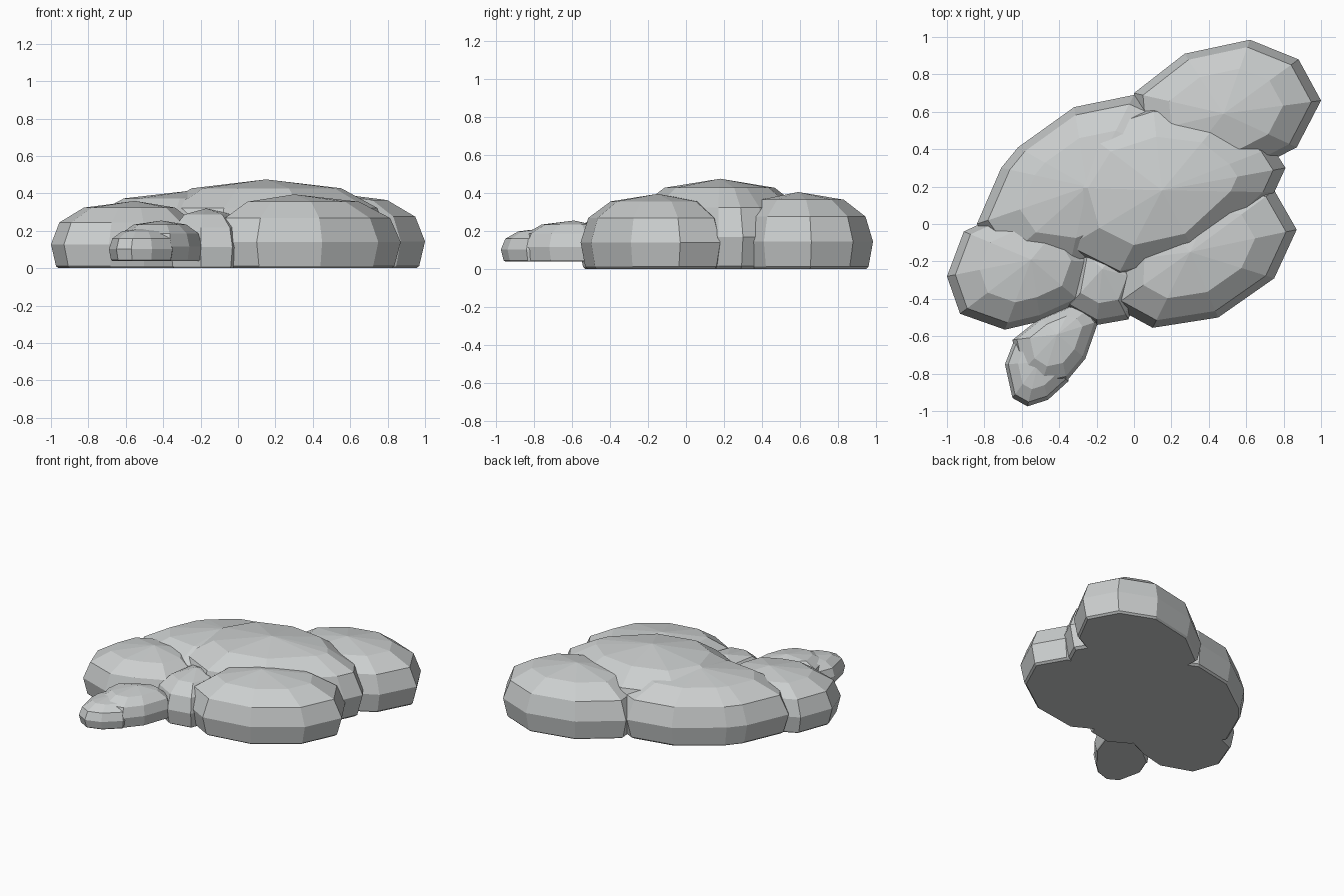
import bpy
import bmesh

cube = bpy.data.objects.get("Cube")
if cube:
    bpy.data.objects.remove(cube)

# One pale grey for the whole model
grey = bpy.data.materials.new("pale_grey")
grey.use_nodes = True
colour = (0.6, 0.62, 0.62, 1)
grey.diffuse_color = colour
grey.node_tree.nodes["Principled BSDF"].inputs["Base Color"].default_value = colour

# Dome section: (share of outline, share of height) from underside to top
SECTION = [(0.91, 0), (0.94, 0.03), (1, 0.355), (0.9, 0.68), (0.61, 0.9)]


def lobe(name, outline, apex, base=0.0, section=SECTION):
    """Faceted dome: the outline shrinks towards the apex ring by ring."""
    ax, ay, az = apex
    bm = bmesh.new()
    rings = []
    for scale, height in section:
        z = base + (az - base) * height
        rings.append([bm.verts.new((ax + (x - ax) * scale, ay + (y - ay) * scale, z))
                      for x, y in outline])
    count = len(outline)
    for low, high in zip(rings, rings[1:]):
        for i in range(count):
            j = (i + 1) % count
            bm.faces.new((low[i], low[j], high[j], high[i]))
    bm.faces.new(rings[0])
    top = bm.verts.new(apex)
    for i in range(count):
        bm.faces.new((rings[-1][i], rings[-1][(i + 1) % count], top))
    bmesh.ops.recalc_face_normals(bm, faces=bm.faces)
    mesh = bpy.data.meshes.new(name)
    bm.to_mesh(mesh)
    bm.free()
    mesh.materials.append(grey)
    obj = bpy.data.objects.new(name, mesh)
    bpy.context.collection.objects.link(obj)
    return obj


# Body: tall central dome and a broad lower dome behind it
lobe("main_dome",
     [(0.81, 0.3), (0.74, 0.41), (0.5, 0.6), (0.1, 0.65), (-0.3, 0.52), (-0.5, 0.2),
      (-0.4, -0.15), (-0.1, -0.3), (0.35, -0.2), (0.75, 0.17)],
     (0.15, 0.18, 0.475))
lobe("rear_dome",
     [(0.2, 0.6), (0, 0.69), (-0.32, 0.625), (-0.62, 0.41), (-0.71, 0.3), (-0.84, 0),
      (-0.7, -0.2), (-0.35, -0.25), (0.05, -0.1), (0.25, 0.25)],
     (-0.25, 0.2, 0.415))

# Outer lobes
lobe("back_left_lobe",
     [(0, 0.7), (0.27, 0.91), (0.62, 0.985), (0.88, 0.88), (1, 0.66), (0.87, 0.41),
      (0.6, 0.27), (0.25, 0.3), (0.02, 0.48)],
     (0.48, 0.59, 0.405))
lobe("front_left_lobe",
     [(0.87, -0.03), (0.75, -0.29), (0.45, -0.5), (0.1, -0.555), (-0.11, -0.44),
      (-0.1, -0.2), (0.1, 0.08), (0.48, 0.22), (0.75, 0.18)],
     (0.3, -0.15, 0.395))
lobe("front_right_lobe",
     [(-1, -0.28), (-0.93, -0.48), (-0.69, -0.565), (-0.5, -0.52), (-0.28, -0.42),
      (-0.2, -0.2), (-0.35, 0.05), (-0.65, 0.08), (-0.91, -0.04)],
     (-0.55, -0.19, 0.36))

# Neck and head
lobe("neck",
     [(-0.36, -0.45), (-0.2, -0.54), (-0.03, -0.51), (0.05, -0.3), (-0.05, -0.1),
      (-0.3, -0.12)],
     (-0.17, -0.24, 0.32))
lobe("head",
     [(-0.19, -0.52), (-0.26, -0.72), (-0.36, -0.84), (-0.5, -0.87), (-0.61, -0.8),
      (-0.65, -0.62), (-0.5, -0.5), (-0.33, -0.43), (-0.24, -0.45)],
     (-0.41, -0.59, 0.255), base=0.04)
lobe("snout",
     [(-0.35, -0.84), (-0.46, -0.94), (-0.57, -0.975), (-0.65, -0.93), (-0.69, -0.75),
      (-0.64, -0.62), (-0.48, -0.58), (-0.34, -0.68)],
     (-0.51, -0.74, 0.215), base=0.04)
